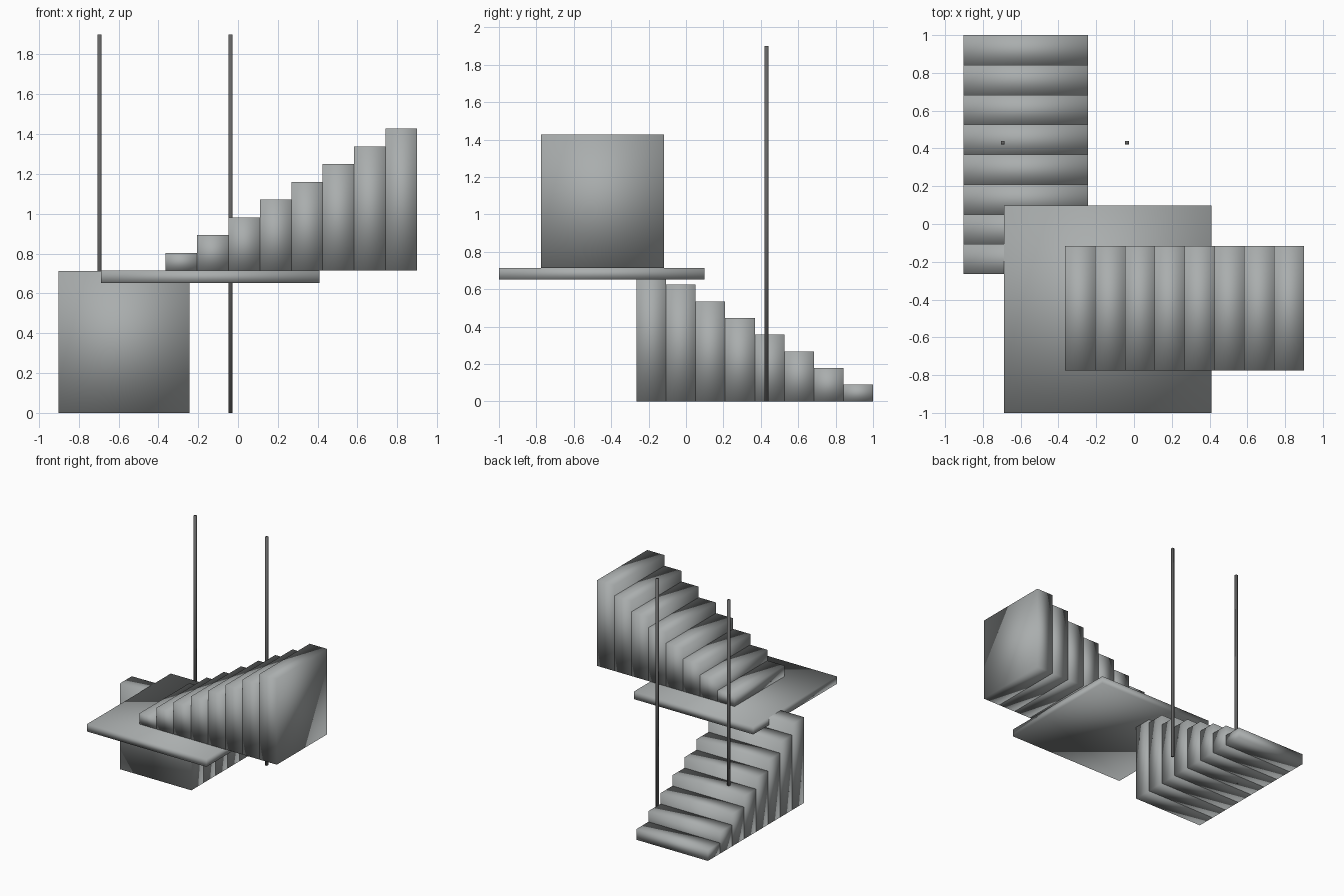
import bpy

old = bpy.data.objects.get("Cube")
if old:
    bpy.data.objects.remove(old, do_unlink=True)


def material(name, color):
    m = bpy.data.materials.new(name)
    m.use_nodes = True
    m.diffuse_color = color
    m.node_tree.nodes["Principled BSDF"].inputs["Base Color"].default_value = color
    return m


concrete = material("concrete grey", (0.40, 0.42, 0.42, 1))
steel = material("dark steel", (0.13, 0.13, 0.13, 1))


def box(name, x, y, z, mat):
    """Soft-shaded box from its (min, max) range on each axis."""
    bpy.ops.mesh.primitive_cube_add(size=1, location=[sum(r) / 2 for r in (x, y, z)])
    ob = bpy.context.object
    ob.name = name
    ob.scale = [r[1] - r[0] for r in (x, y, z)]
    bpy.ops.object.transform_apply(location=False, rotation=False, scale=True)
    bpy.ops.object.shade_smooth()
    ob.data.materials.append(mat)
    return ob


STEPS = 8
TREAD = 0.1581
RISE = 0.0891
DECK = 0.714

# Lower flight climbs towards the front, upper flight climbs towards the left
for i in range(STEPS):
    h = RISE * (i + 1)
    y = 1 - TREAD * i
    box(f"lower_step_{i + 1}", (-0.902, -0.244), (y - TREAD, y), (0, h), concrete)
    x = -0.365 + TREAD * i
    box(f"upper_step_{i + 1}", (x, x + TREAD), (-0.775, -0.117), (DECK, DECK + h), concrete)

# Landing between the flights
box("landing", (-0.688, 0.41), (-1, 0.099), (0.651, DECK), concrete)

# Thin square posts
for side, x in (("right", -0.695), ("left", -0.037)):
    box(f"{side}_post", (x - 0.01, x + 0.01), (0.42, 0.44), (0, 1.9), steel)
